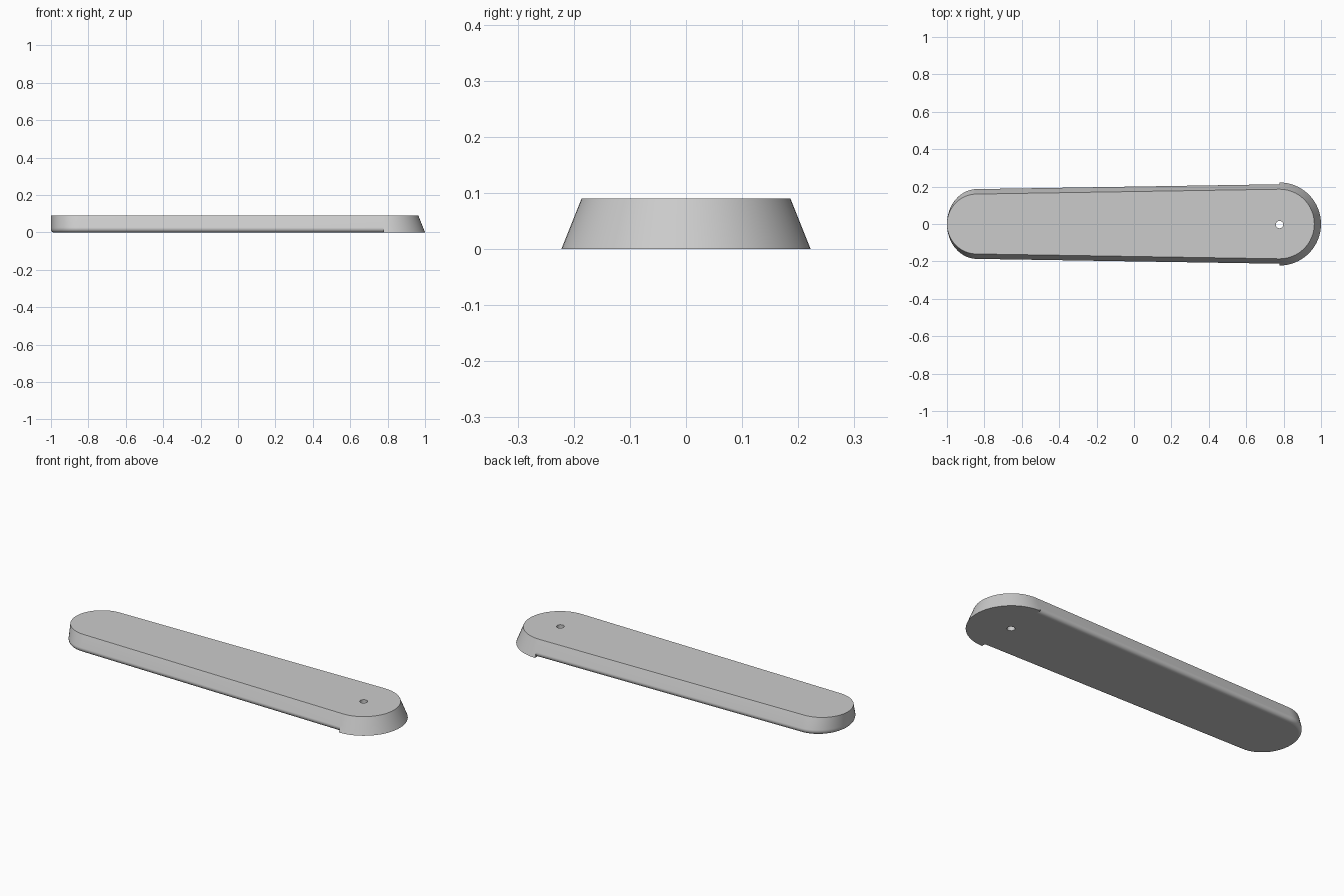
import bpy, bmesh, math

if "Cube" in bpy.data.objects:
    bpy.data.objects.remove(bpy.data.objects["Cube"])

H = 0.09              # thickness
FLARE = 0.036         # how far the walls spread from top to bottom
CAP_X, CAP_R = 0.778, 0.186
TIP_X, TIP_R = -0.84, 0.16
FILLET = 0.02
N = 32                # segments per half circle

# Wall profile from bottom to top: (height, arm spread, tip lengthening, cap spread)
tilt = math.atan2(FLARE, H)
centre = FLARE - FILLET / math.tan((math.pi / 2 - tilt) / 2)
levels = []
for i in range(11):
    a = -math.pi / 2 + (tilt + math.pi / 2) * i / 10
    z = FILLET + FILLET * math.sin(a)
    shrink = -0.012 * (1 - min(1, math.cos(a))) if a < 0 else 0
    levels.append((z, centre + FILLET * math.cos(a), shrink, FLARE * (1 - z / H)))
levels.append((H, 0, 0, 0))


def outline(z, spread, tip_spread, cap_spread):
    """Counter-clockwise outline of the arm at one height."""
    pts = []
    r = CAP_R + cap_spread
    for i in range(N + 1):                       # wide round end
        a = -math.pi / 2 + math.pi * i / N
        pts.append((CAP_X + r * math.cos(a), r * math.sin(a), z))
    pts.append((CAP_X, CAP_R + spread, z))       # step to the filleted side
    for i in range(N + 1):                       # narrow round end
        a = math.pi / 2 + math.pi * i / N
        pts.append((TIP_X + (TIP_R + tip_spread) * math.cos(a),
                    (TIP_R + spread) * math.sin(a), z))
    pts.append((CAP_X, -CAP_R - spread, z))
    return pts


# Arm body
bm = bmesh.new()
rings = [[bm.verts.new(p) for p in outline(*lv)] for lv in levels]
count = len(rings[0])
for low, up in zip(rings, rings[1:]):
    for i in range(count):
        j = (i + 1) % count
        bm.faces.new((low[i], low[j], up[j], up[i]))
bm.faces.new(rings[0][::-1])
bm.faces.new(rings[-1])
bmesh.ops.remove_doubles(bm, verts=bm.verts, dist=1e-5)
bmesh.ops.recalc_face_normals(bm, faces=bm.faces)
mesh = bpy.data.meshes.new("tapered_arm")
bm.to_mesh(mesh)
bm.free()
arm = bpy.data.objects.new("tapered_arm", mesh)
bpy.context.collection.objects.link(arm)

grey = bpy.data.materials.new("light_grey")
grey.diffuse_color = (0.6, 0.6, 0.6, 1)
grey.use_nodes = True
grey.node_tree.nodes["Principled BSDF"].inputs["Base Color"].default_value = grey.diffuse_color
mesh.materials.append(grey)

# Pivot hole through the wide end
bpy.ops.mesh.primitive_cylinder_add(vertices=24, radius=0.02, depth=0.4,
                                    location=(CAP_X, -0.003, H / 2))
cutter = bpy.context.object
cutter.name = "hole_cutter"
cutter.hide_render = True
cutter.data.materials.append(grey)
cut = arm.modifiers.new("pivot_hole", 'BOOLEAN')
cut.operation = 'DIFFERENCE'
cut.solver = 'EXACT'
cut.object = cutter

bpy.ops.object.select_all(action='DESELECT')
arm.select_set(True)
bpy.context.view_layer.objects.active = arm
bpy.ops.object.modifier_apply(modifier=cut.name)
bpy.data.objects.remove(cutter)

# Smooth walls, flat top and bottom
bpy.ops.object.shade_smooth_by_angle(angle=math.radians(30))
for p in arm.data.polygons:
    if abs(p.normal.z) > 0.999:
        p.use_smooth = False
